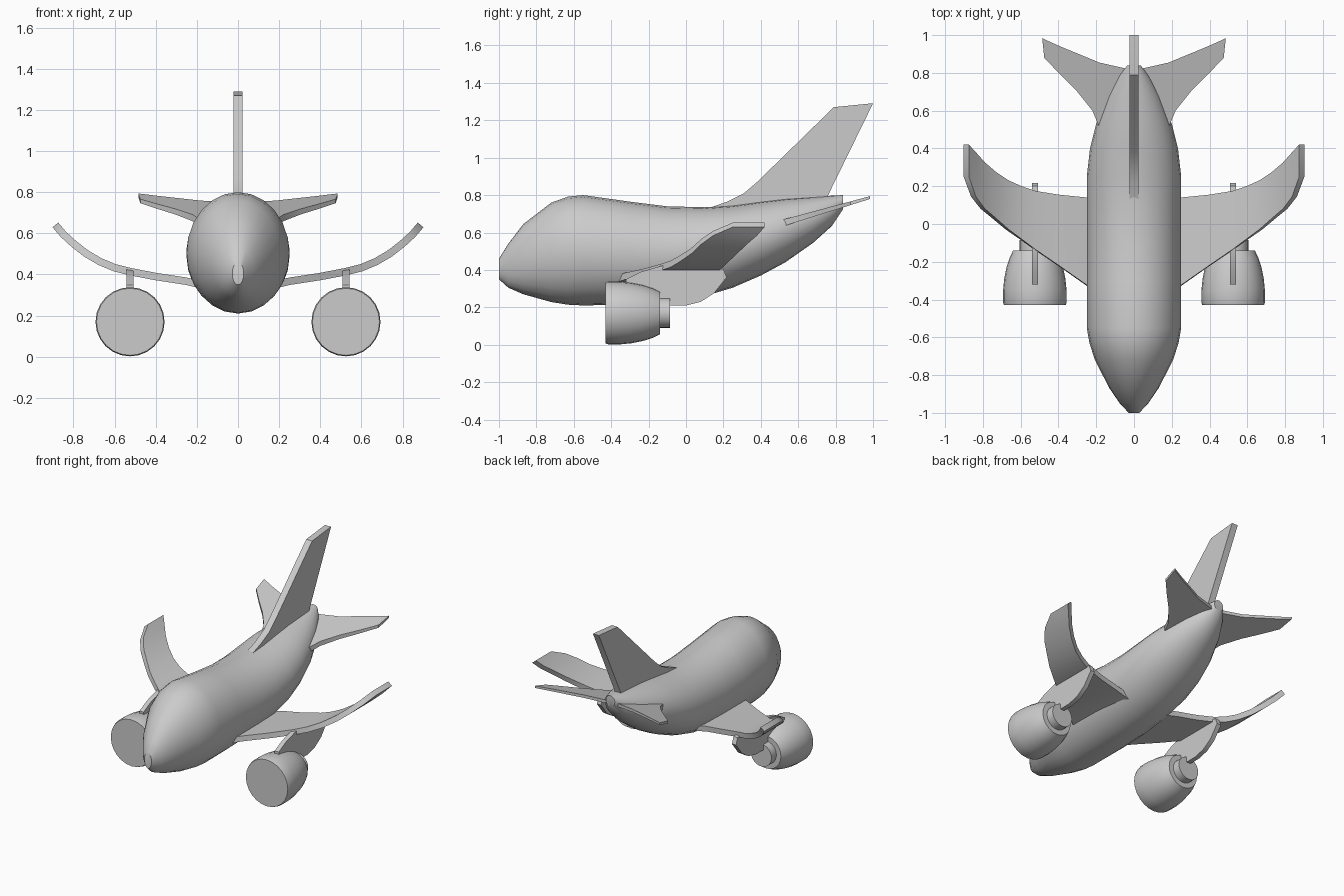
import bpy, bmesh, math

if "Cube" in bpy.data.objects:
    bpy.data.objects.remove(bpy.data.objects["Cube"])


def finish(name, bm, mirror=False, angle=35):
    bmesh.ops.recalc_face_normals(bm, faces=bm.faces[:])
    mesh = bpy.data.meshes.new(name)
    bm.to_mesh(mesh)
    bm.free()
    ob = bpy.data.objects.new(name, mesh)
    bpy.context.collection.objects.link(ob)
    bpy.ops.object.select_all(action='DESELECT')
    bpy.context.view_layer.objects.active = ob
    ob.select_set(True)
    bpy.ops.object.shade_smooth_by_angle(angle=math.radians(angle))
    if mirror:
        ob.modifiers.new("mirror", 'MIRROR').use_mirror_merge = False
    return ob


def loft(name, rings, sides=24, mirror=False):
    """Capped tube along y from rings (y, x_centre, z_centre, half_width, half_height)."""
    bm = bmesh.new()
    loops = []
    for y, cx, cz, rx, rz in rings:
        loops.append([bm.verts.new((cx + rx * math.cos(2 * math.pi * i / sides), y,
                                    cz + rz * math.sin(2 * math.pi * i / sides)))
                      for i in range(sides)])
    for a, b in zip(loops, loops[1:]):
        for i in range(sides):
            j = (i + 1) % sides
            bm.faces.new((a[i], a[j], b[j], b[i]))
    bm.faces.new(loops[0])
    bm.faces.new(loops[-1])
    return finish(name, bm, mirror)


def plate(name, profile, x, half, mirror=False):
    """Upright plate: (y, z) outline given thickness along x."""
    bm = bmesh.new()
    face = bm.faces.new([bm.verts.new((x - half, y, z)) for y, z in profile])
    ext = bmesh.ops.extrude_face_region(bm, geom=[face])
    for v in ext["geom"]:
        if isinstance(v, bmesh.types.BMVert):
            v.co.x += 2 * half
    return finish(name, bm, mirror)


def span_surface(name, stations):
    """Lifting surface: stations of (x, y_lead, z_lead, t_lead, y_trail, z_trail, t_trail)."""
    bm = bmesh.new()
    loops = []
    for k, (x, yl, zl, tl, yt, zt, tt) in enumerate(stations):
        # thickness is laid off square to the spanwise curve
        a, b = stations[max(k - 1, 0)], stations[min(k + 1, len(stations) - 1)]
        slope = math.atan2((b[2] + b[5] - a[2] - a[5]) / 2, b[0] - a[0]) if name == "wings" else 0
        nx, nz = -math.sin(slope) / 2, math.cos(slope) / 2
        loops.append([bm.verts.new((x + s * nx * t, y, z + s * nz * t))
                      for y, z, t, s in ((yl, zl, tl, 1), (yt, zt, tt, 1),
                                         (yt, zt, tt, -1), (yl, zl, tl, -1))])
    for a, b in zip(loops, loops[1:]):
        for i in range(4):
            j = (i + 1) % 4
            bm.faces.new((a[i], a[j], b[j], b[i]))
    bm.faces.new(loops[0])
    bm.faces.new(loops[-1])
    return finish(name, bm, True)


# Fuselage: y, half width, bottom z, top z
body = [(-1, .028, .35, .46), (-.95, .075, .305, .54), (-.87, .13, .27, .645),
        (-.72, .207, .228, .76), (-.63, .236, .214, .792), (-.55, .25, .21, .80),
        (-.3, .25, .215, .765), (-.1, .25, .228, .74), (.1, .25, .26, .735),
        (.25, .25, .305, .745), (.4, .233, .37, .765), (.53, .2, .44, .78),
        (.68, .14, .545, .79), (.78, .083, .635, .797), (.84, .035, .725, .80)]
loft("fuselage", [(y, 0, (b + t) / 2, w, (t - b) / 2) for y, w, b, t in body])

# Swept wings with upturned tips: x, leading y, trailing y, z
wing = [(.12, -.42, .135, .335), (.25, -.325, .14, .367), (.4, -.22, .155, .39),
        (.525, -.135, .175, .414), (.6, -.08, .2, .433), (.67, -.03, .23, .462),
        (.74, .03, .275, .503), (.8, .08, .325, .55), (.85, .145, .38, .596),
        (.888, .25, .42, .641)]
span_surface("wings", [(x, a, z, .036, b, z, .036) for x, a, b, z in wing])

# Tailplanes: flat, tilted up to the rear, thin at the trailing edge
tail = [(.03, .50, .82), (.185, .515, .855), (.22, .60, .87), (.30, .70, .903),
        (.39, .79, .94), (.475, .88, .978), (.485, .975, .985)]
tilt = lambda y: .65 + (y - .515) * .292
thick = lambda y: .036 - (y - .515) * .045
span_surface("tailplanes", [(x, a, tilt(a), thick(a), b, tilt(b), thick(b))
                            for x, a, b in tail])

# Tail fin
plate("tail_fin", [(.11, .70), (.12, .73), (.22, .765), (.31, .81), (.38, .87),
                   (.58, 1.065), (.79, 1.27), (.99, 1.29), (1.0, 1.29),
                   (.76, .80), (.74, .70)], 0, .023)

# Engines: nacelle and exhaust nozzle
EX, EZ = .525, .17
loft("engine_nacelles", [(y, EX, EZ, r, r) for y, r in
                         ((-.43, .163), (-.415, .168), (-.35, .168), (-.29, .162),
                          (-.23, .15), (-.18, .134), (-.14, .115))], 24, True)
loft("engine_nozzles", [(-.2, EX, EZ, .08, .08), (-.085, EX, EZ, .08, .08)], 24, True)

# Engine pylons
plate("engine_pylons", [(-.32, .28), (-.32, .35), (-.24, .39), (-.12, .425), (.1, .415),
                        (.2, .405), (.217, .36), (.15, .275), (.08, .23), (0, .21),
                        (-.15, .21)], EX, .016, True)
